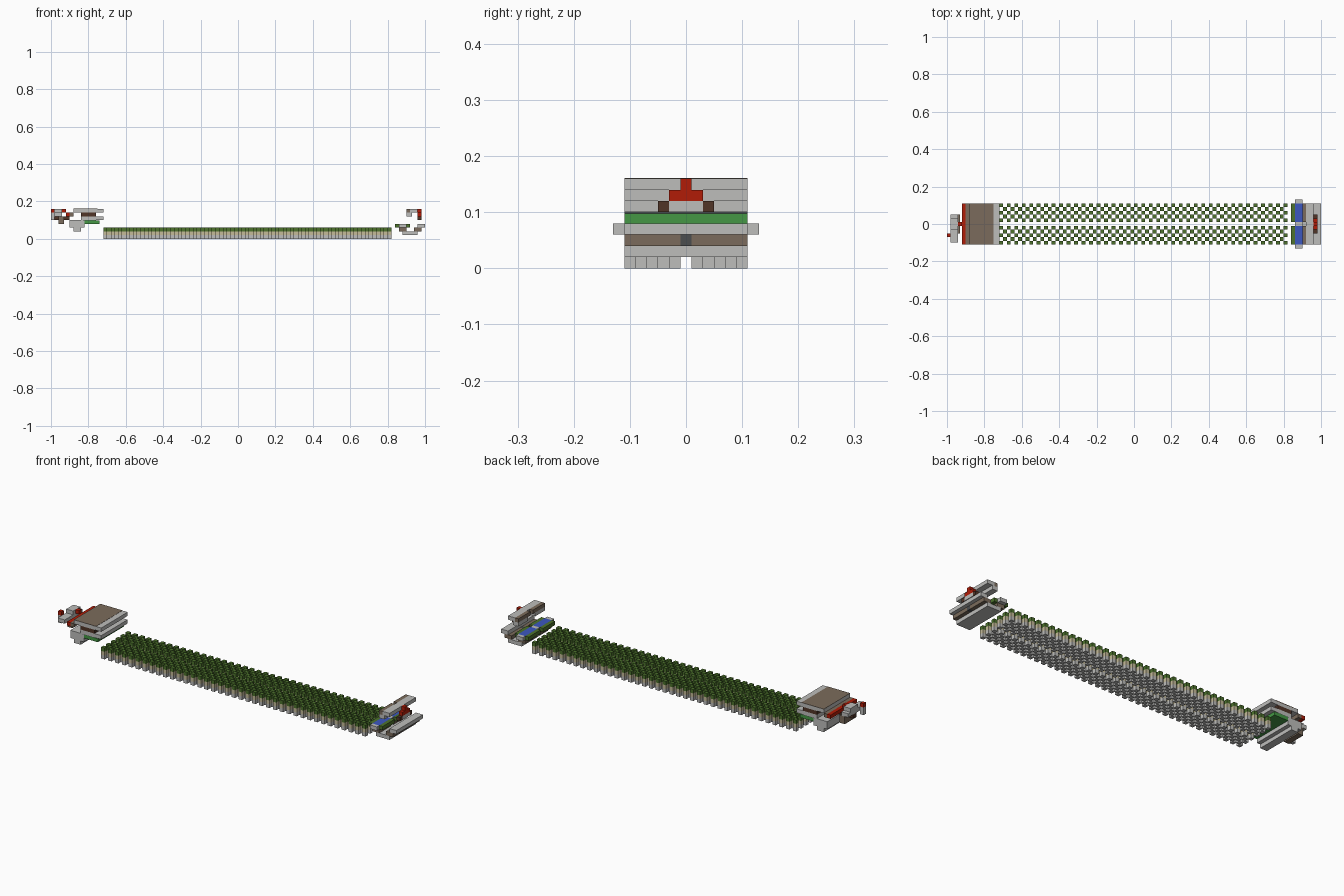
import bpy, bmesh

if "Cube" in bpy.data.objects:
    bpy.data.objects.remove(bpy.data.objects["Cube"])

U = 0.02  # size of one block


def material(name, r, g, b):
    col = [(c / 255) ** 2.2 for c in (r, g, b)] + [1]
    m = bpy.data.materials.new(name)
    m.use_nodes = True
    m.diffuse_color = col
    m.node_tree.nodes["Principled BSDF"].inputs["Base Color"].default_value = col
    return m


gray = material("light gray", 188, 188, 186)
dark = material("dark gray", 76, 78, 80)
taupe = material("taupe", 122, 107, 92)
brown = material("dark brown", 82, 56, 44)
red = material("red", 176, 34, 16)
blue = material("blue", 62, 88, 190)
green = material("bright green", 70, 150, 70)
leaf = material("leaf green", 78, 114, 48)
tan = material("tan", 196, 186, 152)


def add_box(bm, x, y, z):
    c = [bm.verts.new((a * U, b * U, h * U)) for h in z for b in y for a in x]
    for f in ((0, 2, 3, 1), (4, 5, 7, 6), (0, 1, 5, 4),
              (2, 6, 7, 3), (0, 4, 6, 2), (1, 3, 7, 5)):
        bm.faces.new([c[i] for i in f])


def finish(name, bm, mat):
    me = bpy.data.meshes.new(name)
    bm.to_mesh(me)
    bm.free()
    me.materials.append(mat)
    ob = bpy.data.objects.new(name, me)
    bpy.context.collection.objects.link(ob)


def box(name, mat, x, y, z):
    bm = bmesh.new()
    add_box(bm, x, y, z)
    finish(name, bm, mat)


def pair(name, mat, x, y, z):
    box(name + "_left", mat, x, y, z)
    box(name + "_right", mat, x, (-y[1], -y[0]), z)


FULL = (-5.5, 5.5)
SIDE = (0.5, 5.5)
MID = (-0.5, 0.5)

# Chequered field of three-layer posts, split by a centre lane
for layer, (name, mat) in enumerate((("post_base", gray), ("post_middle", tan),
                                     ("post_top", leaf))):
    bm = bmesh.new()
    for i in range(77):
        for j in range(11):
            if j != 5 and (i + j) % 2 == 0:
                x, y = i - 36, j - 5.5
                add_box(bm, (x, x + 1), (y, y + 1), (layer, layer + 1))
    finish(name, bm, mat)

# Front end: lower tray
box("tray_floor", gray, (44, 48), FULL, (1, 2))
pair("tray_band", taupe, (43, 45), SIDE, (2, 3))
pair("lip_band", taupe, (47, 49), SIDE, (2, 3))
box("lip_centre", dark, (47, 49), MID, (2, 3))
box("tray_lip", gray, (48, 50), FULL, (3, 4))
pair("tray_back", leaf, (42, 43), SIDE, (3, 4))
pair("tray_inner", leaf, (45, 46), SIDE, (3, 4))
pair("tray_panel", blue, (43, 45), SIDE, (3, 4))
box("tray_centre", gray, (43, 45), MID, (3, 4))
pair("side_peg", gray, (43, 45), (5.5, 6.5), (3, 4))

# Front end: upper block and face
box("brow_roof", gray, (46, 48), FULL, (7, 8))
pair("brow_back", taupe, (45, 46), SIDE, (7, 8))
pair("brow_support", gray, (45, 46.5), (1.5, 5.5), (6, 7))
box("crest", red, (48, 49), MID, (7, 8))
box("crest_base", red, (48, 49), (-1.5, 1.5), (6, 7))
box("face_centre", gray, (48, 49), (-1.5, 1.5), (5, 6))
pair("eye", brown, (48, 49), (1.5, 2.5), (5, 6))

# Back end: roof and stacked slabs
box("roof_slab", gray, (-44, -36), FULL, (7, 8))
box("roof_cover", taupe, (-44, -37.5), FULL, (7.8, 8.05))
box("roof_core", brown, (-42, -38), FULL, (6, 7))
box("roof_step", taupe, (-45, -44), FULL, (6, 7))
box("red_strip", red, (-46, -45), FULL, (6, 7))
box("middle_slab", gray, (-42, -36), FULL, (5, 6))
box("middle_shade", dark, (-41.5, -38), FULL, (4.9, 5))
box("green_band", green, (-41, -37), FULL, (4, 4.9))
pair("chin", gray, (-45, -41), SIDE, (3, 5))
box("chin_centre", gray, (-45, -41), MID, (3, 5))
box("chin_low", gray, (-44, -42), FULL, (2, 3))

# Back end: rear fittings
box("spine", brown, (-49, -45), MID, (5, 6))
box("rear_bar", gray, (-49, -47), (-5, 2.5), (6, 7))
box("rear_post", taupe, (-48, -46.5), (-2.5, 2.5), (4, 6))
box("rear_cap", gray, (-49, -47), (-1.5, 1.5), (7, 8))
box("rear_lamp", red, (-50, -49), (-3.5, -2.5), (7, 8))
box("rear_tip", red, (-47, -46), MID, (7, 8))
box("rear_hook", gray, (-50, -49), (-3.5, -2.5), (5, 7))
